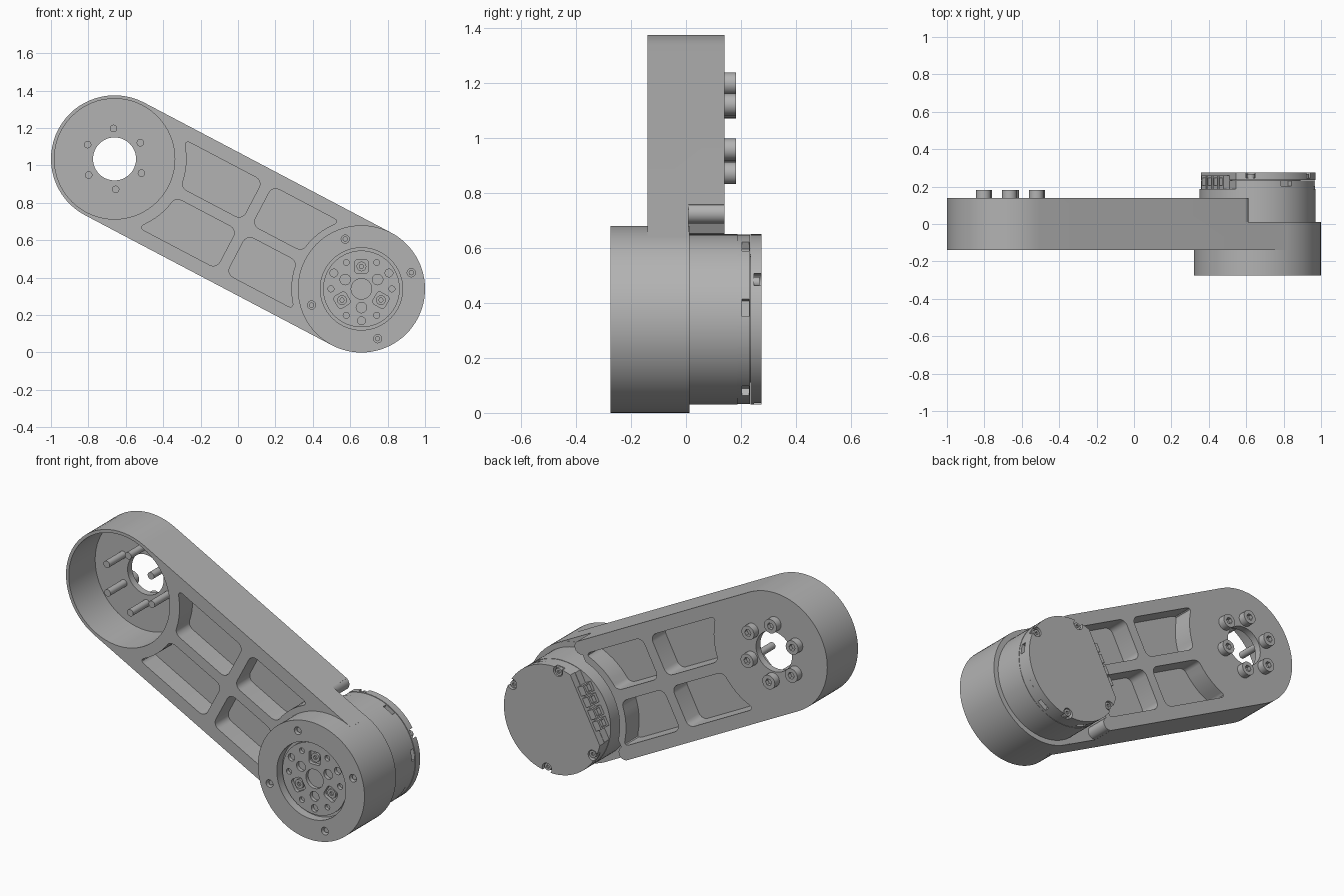
import bpy, bmesh
from math import sin, cos, pi, sqrt, radians, atan2
from mathutils import Vector

old = bpy.data.objects.get("Cube")
if old:
    bpy.data.objects.remove(old, do_unlink=True)

grey = bpy.data.materials.new("machined grey")
grey.use_nodes = True
GREY = (0.45, 0.45, 0.45, 1)
grey.diffuse_color = GREY
grey.node_tree.nodes["Principled BSDF"].inputs["Base Color"].default_value = GREY

# Pivot centres in (x, z), and the arm's own axes
TOP, LOW = Vector((-0.66, 1.035)), Vector((0.66, 0.34))
R = 0.34
LENGTH = (LOW - TOP).length
ALONG = (LOW - TOP).normalized()
ACROSS = Vector((-ALONG.y, ALONG.x))
TILT = atan2(ALONG.y, ALONG.x)


def arm_pt(u, n):
    return TOP + ALONG * u + ACROSS * n


def polar(c, r, deg):
    return c + Vector((cos(radians(deg)), sin(radians(deg)))) * r


def circle(c, r, seg=64):
    return [polar(c, r, 360 * i / seg) for i in range(seg)]


def rect(u0, u1, n0, n1):
    return [arm_pt(u0, n0), arm_pt(u1, n0), arm_pt(u1, n1), arm_pt(u0, n1)]


def prism(name, pts, y0, y1, fillet=0):
    """Extrude an (x, z) outline along y; fillet rounds its sharp corners."""
    bm = bmesh.new()
    front = [bm.verts.new((p.x, y0, p.y)) for p in pts]
    back = [bm.verts.new((p.x, y1, p.y)) for p in pts]
    bm.faces.new(front)
    bm.faces.new(back)
    sides = []
    for i in range(len(pts)):
        j = (i + 1) % len(pts)
        bm.faces.new((front[i], front[j], back[j], back[i]))
    bmesh.ops.recalc_face_normals(bm, faces=bm.faces)
    if fillet:
        for f, b in zip(front, back):
            e = bm.edges.get((f, b))
            if e.calc_face_angle() > 0.6:
                sides.append(e)
        bmesh.ops.bevel(bm, geom=sides, offset=fillet, segments=5,
                        affect='EDGES', profile=0.5)
    me = bpy.data.meshes.new(name)
    bm.to_mesh(me)
    bm.free()
    me.materials.append(grey)
    ob = bpy.data.objects.new(name, me)
    bpy.context.collection.objects.link(ob)
    return ob


def disc(name, c, r, y0, y1, seg=64):
    return prism(name, circle(c, r, seg), y0, y1)


def cut(target, cutters):
    """Subtract the cutters, then remove them."""
    for c in cutters:
        m = target.modifiers.new("cut", 'BOOLEAN')
        m.operation, m.solver, m.object = 'DIFFERENCE', 'EXACT', c
    dg = bpy.context.evaluated_depsgraph_get()
    me = bpy.data.meshes.new_from_object(target.evaluated_get(dg))
    target.modifiers.clear()
    target.data = me
    for c in cutters:
        bpy.data.objects.remove(c, do_unlink=True)


# Arm: rounded at the upper pivot, running into the motor housing
start = TILT + pi / 2
outline = [TOP + Vector((cos(start + pi * i / 32), sin(start + pi * i / 32))) * R
           for i in range(33)]
outline += [arm_pt(LENGTH, -R), arm_pt(LENGTH, R)]
arm = prism("arm", outline, -0.14, 0.14)

cutters = [disc("cup_cut", TOP, 0.322, -0.3, 0.10),
           disc("bore_cut", TOP, 0.115, 0, 0.3, 48),
           disc("motor_cut", LOW, 0.335, 0.01, 0.3),
           prism("seat_cut", rect(LENGTH - 0.25, LENGTH + 0.5, -0.5, 0.5), 0.01, 0.3)]

# Lightening pockets on both faces, leaving a thin web and a cross rib
IN, OUT, STEPS = 0.03, 0.265, 8
levels = [IN + (OUT - IN) * i / STEPS for i in range(STEPS + 1)]
for side in (1, -1):
    near = [arm_pt(sqrt(0.385 ** 2 - n * n), side * n) for n in levels]
    near += [arm_pt(0.755, side * OUT), arm_pt(0.755, side * IN)]
    far = [arm_pt(LENGTH - sqrt(0.375 ** 2 - n * n), side * n) for n in levels]
    far += [arm_pt(0.815, side * OUT), arm_pt(0.815, side * IN)]
    for pts in (near, far):
        cutters.append(prism("pocket_cut", pts, -0.3, -0.02, 0.04))
        cutters.append(prism("pocket_cut", pts, 0.02, 0.3, 0.04))
cut(arm, cutters)

# Rounded tips of the arm walls beside the motor
for side, label in ((1, "upper"), (-1, "lower")):
    disc("wall_tip_" + label, arm_pt(LENGTH - 0.255, side * 0.302), 0.038, 0.005, 0.14, 32)

# Ring of socket screws round the upper bore
for i in range(6):
    c = polar(TOP, 0.163, 92 + 60 * i)
    disc("screw_shaft_%d" % (i + 1), c, 0.02, -0.05, 0.15, 20)
    head = disc("screw_head_%d" % (i + 1), c, 0.04, 0.139, 0.182, 28)
    cut(head, [disc("hex_cut", c, 0.02, 0.16, 0.2, 6)])

# Motor housing front with recess and four screw holes
housing = disc("motor_housing", LOW, R, -0.275, 0.012, 80)
cut(housing, [disc("recess_cut", LOW, 0.22, -0.4, -0.225)]
    + [disc("hole_cut", polar(LOW, 0.28, 18 + 90 * i), 0.022, -0.4, -0.24, 20)
       for i in range(4)])
for i in range(4):
    disc("housing_screw_%d" % (i + 1), polar(LOW, 0.28, 18 + 90 * i), 0.014, -0.262, -0.23, 12)

# Output flange with its hole pattern
flange = disc("output_flange", LOW, 0.205, -0.245, -0.2)
holes = [disc("hole_cut", LOW, 0.055, -0.4, -0.22, 32)]
for i in range(3):
    wide, narrow = 90 + 120 * i, 30 + 120 * i
    c = polar(LOW, 0.12, wide)
    pad = [polar(c, 0.052, wide + 45 + 90 * k) for k in range(4)]
    holes.append(prism("pad_cut", pad, -0.4, -0.225, 0.018))
    holes.append(disc("hole_cut", polar(LOW, 0.1, narrow), 0.028, -0.4, -0.22, 24))
    holes.append(disc("hole_cut", polar(LOW, 0.17, narrow), 0.021, -0.4, -0.22, 20))
cut(flange, holes + [disc("hole_cut", polar(LOW, 0.163, 60 * i), 0.016, -0.4, -0.22, 16)
                     for i in range(6)])
for i in range(3):
    c = polar(LOW, 0.12, 90 + 120 * i)
    boss = disc("flange_bolt_%d" % (i + 1), c, 0.026, -0.238, -0.215, 24)
    cut(boss, [disc("hex_cut", c, 0.012, -0.3, -0.225, 6)])

# Motor rear body and a thin seam under the cap
MR = 0.31
disc("motor_body", LOW, MR, 0, 0.187, 80)
flat = rect(LENGTH - 0.5, LENGTH - 0.235, -0.4, 0.4)
collar = disc("motor_collar", LOW, MR - 0.002, 0.18, 0.232, 80)
slots = [prism("slot_cut", [polar(LOW, r, a + d) for r, d in
                            ((0.28, -6), (0.4, -6), (0.4, 6), (0.28, 6))], 0.203, 0.229)
         for a in (8, -58, 60, -110)]
cut(collar, [prism("flat_cut", flat, 0.187, 0.4)] + slots)
disc("cap_seam", LOW, 0.23, 0.22, 0.24)

# Rear cap with a flat edge and four notched screws
ANGLES = (28, 97, 208, 277)
cap = disc("motor_cap", LOW, MR, 0.234, 0.275, 80)
cut(cap, [prism("flat_cut", flat, 0.1, 0.4)]
    + [disc("notch_cut", polar(LOW, 0.292, a), 0.03, 0.247, 0.4, 24) for a in ANGLES])
for i, a in enumerate(ANGLES):
    c = polar(LOW, 0.285, a)
    screw = disc("cap_screw_%d" % (i + 1), c, 0.021, 0.24, 0.268, 20)
    cut(screw, [disc("hex_cut", c, 0.01, 0.258, 0.3, 6)])

# Sockets along the flat edge
for i, n in enumerate((-0.1, -0.035, 0.035, 0.1)):
    name = "connector_%d" % (i + 1)
    box = prism(name, rect(LENGTH - 0.272, LENGTH - 0.22, n - 0.026, n + 0.026), 0.18, 0.258)
    cut(box, [prism("socket_cut", rect(LENGTH - 0.3, LENGTH - 0.25, n - 0.018, n + 0.018),
                    0.205, 0.245)])

# Smooth curved sides, keep edges crisp
bpy.ops.object.select_all(action='DESELECT')
for ob in bpy.context.collection.objects:
    if ob.type == 'MESH' and ob.data.materials and ob.data.materials[0] == grey:
        ob.select_set(True)
        bpy.context.view_layer.objects.active = ob
bpy.ops.object.shade_smooth_by_angle(angle=radians(30))
